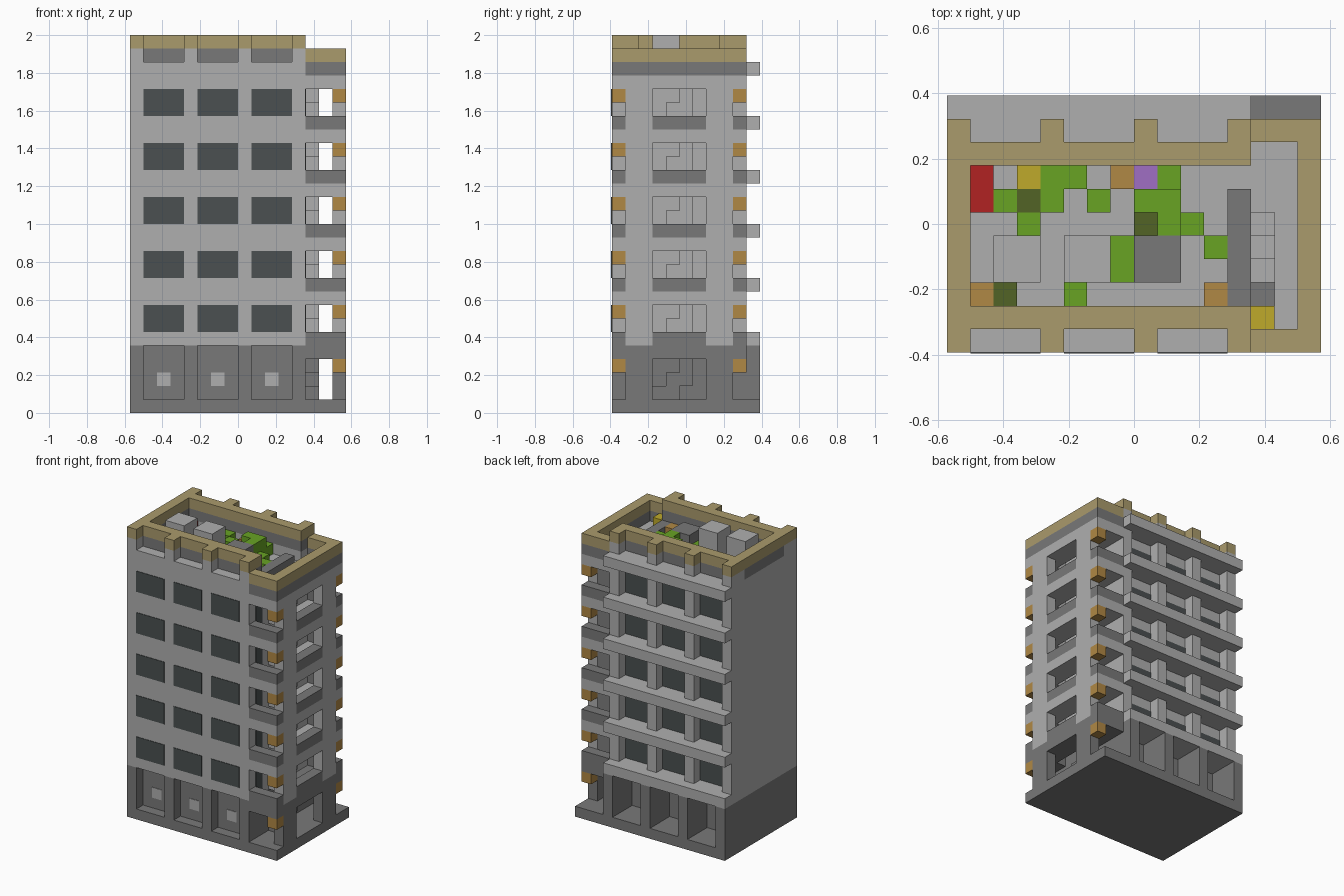
import bpy
import bmesh
from mathutils import Matrix, Vector

start_cube = bpy.data.objects.get("Cube")
if start_cube:
    bpy.data.objects.remove(start_cube, do_unlink=True)

UNIT = 2 / 28                      # size of one building block
ORIGIN = Vector((8, 5.5, 0))       # block grid centre


def material(name, red, green, blue):
    mat = bpy.data.materials.new(name)
    mat.use_nodes = True
    colour = (red, green, blue, 1)
    mat.diffuse_color = colour
    mat.node_tree.nodes["Principled BSDF"].inputs["Base Color"].default_value = colour
    return mat


light = material("light concrete", .43, .43, .43)
dark = material("dark concrete", .19, .19, .19)
glass = material("window glass", .069, .08, .082)
tan = material("tan coping", .40, .325, .15)
green = material("leaf green", .138, .37, .017)
olive = material("dark leaf green", .084, .127, .019)
orange = material("orange clay", .434, .246, .058)
red = material("red paint", .44, .016, .016)
yellow = material("yellow paint", .52, .40, .024)
purple = material("purple flower", .35, .156, .55)


def part(name, mat, boxes):
    """One object from boxes given as x, y and z ranges in block units."""
    bm = bmesh.new()
    for x0, x1, y0, y1, z0, z1 in boxes:
        centre = (Vector((x0 + x1, y0 + y1, z0 + z1)) / 2 - ORIGIN) * UNIT
        size = Vector((x1 - x0, y1 - y0, z1 - z0)) * UNIT
        bmesh.ops.create_cube(bm, size=1, matrix=Matrix.Translation(centre) @ Matrix.Diagonal(size).to_4x4())
    mesh = bpy.data.meshes.new(name)
    bm.to_mesh(mesh)
    bm.free()
    mesh.materials.append(mat)
    obj = bpy.data.objects.new(name, mesh)
    bpy.context.collection.objects.link(obj)


def roof_items(name, mat, items):
    """Boxes standing on the roof deck: x, y, width, depth, height."""
    part(name, mat, [(x, x + w, y, y + d, DECK, DECK + h) for x, y, w, d, h in items])


WIDTH = 13                         # main block, the stair tower stands beside it
END = 16
DECK = 25
piers = range(0, WIDTH, 4)         # left edges of the piers
bays = [p + 1 for p in piers if p + 4 < WIDTH]
floors = range(4, DECK, 4)         # slab heights
storeys = floors[:-1]
thin = 0.05

# Ground floor
part("plinth", dark, [(0, END, 0, 11, 0, 1)])
part("ground_core", dark, [(0, WIDTH, 1, 8, 1, 5)])
part("ground_piers", dark,
     [(p, p + 1, 0, 1, 1, 5) for p in piers] + [(p, p + 1, 8, 11, 1, 5) for p in piers])
part("front_door_panes", light, [(b + 1, b + 2, 1 - thin, 1, 2, 3) for b in bays])

# Main block with flush windows front and back
part("main_block", light, [(0, WIDTH, 0, 9, 5, DECK)])
part("front_windows", glass, [(b, b + 3, -thin, 0, s + 2, s + 4) for b in bays for s in storeys])
part("back_windows", glass, [(b, b + 3, 9, 9 + thin, s + 2, s + 4) for b in bays for s in storeys])
part("back_piers", light, [(p, p + 1, 9, 10, 5, 27) for p in piers])
part("balconies", light, [(0, WIDTH, 9, 11, f + 1, f + 2) for f in floors])

# Roof edge of the main block
part("roof_ledge", light, [(0, WIDTH, 0, 2, DECK, 26), (0, 1, 2, 8, DECK, 26),
                           (0, WIDTH, 8, 9, DECK, 26)])
part("parapet_piers", light, [(p, p + 1, 0, 1, 26, 27) for p in piers])
part("parapet_corners", light, [(0, 1, 1, 2, 26, 27), (0, 1, 8, 9, 26, 27)])
part("parapet_walls", dark, [(1, WIDTH, 1, 2, 26, 27), (1, WIDTH, 8, 9, 26, 27),
                             (0, 1, 2, 8, 26, 27)])
part("parapet_coping", tan,
     [(1, WIDTH, 1, 2, 27, 28), (1, WIDTH, 8, 9, 27, 28), (0, 1, 1, 9, 27, 28)]
     + [(p, p + 1, y, y + 1, 27, 28) for p in piers for y in (0, 9)])

# Stair tower: floors, outer wall with openings, railings
tower_floor = []
ground_floor = []
for f in floors:
    target = ground_floor if f == 4 else tower_floor
    target += [(14, 15, 1, 9, f, f + 1), (WIDTH, 14, 1, 2, f, f + 1), (WIDTH, 14, 6, 9, f, f + 1),
               (WIDTH, END, 0, 1, f, f + 1), (WIDTH, END, 9, 10, f, f + 1), (15, END, 1, 9, f, f + 1)]
part("tower_floors", light, tower_floor)
part("tower_first_floor", dark, ground_floor)
part("tower_ground_wall", dark, [(15, END, 1, 3, 1, 4), (15, END, 7, 9, 1, 4)])
part("tower_wall", light,
     [(15, END, y, y + 2, s + 1, s + 4) for s in storeys for y in (1, 7)])
part("tower_railings", dark,
     [(WIDTH, END, y, y + 1, f + 1, f + 2) for f in floors for y in (0, 9)]
     + [(15, END, 3, 7, s + 1, s + 2) for s in storeys]
     + [(15, END, 1, 9, DECK, 26)])
part("tower_coping", tan, [(WIDTH, END, 0, 1, 26, 27), (WIDTH, END, 9, 10, 26, 27),
                           (15, END, 1, 9, 26, 27)])
part("corner_lamps", orange, [(15, END, y, y + 1, f - 1, f) for f in floors for y in (0, 9)])
part("landing_doors", glass, [(WIDTH, WIDTH + thin, 1, 2, s + 1, s + 4) for s in storeys])


def flight(base):
    return [(WIDTH, 14, 3 + n, 4 + n, base + max(n - 1, 0), base + n + 1) for n in range(3)]


part("ground_stairs", dark, flight(1))
part("upper_stairs", light, [step for s in storeys for step in flight(s + 1)])

# Roof terrace
part("stair_guard", dark, [(12, WIDTH, 2, 7, DECK, 26)])
roof_items("roof_units", light, [(2, 3, 2, 2, 3), (5, 3, 2, 2, 3)])
roof_items("roof_vent", dark, [(8, 3, 2, 2, 2)])
roof_items("shrubs", green, [
    (4, 7, 2, 1, 1), (2, 6, 1, 1, 1), (4, 6, 1, 1, 1), (3, 5, 1, 1, 1), (6, 6, 1, 1, 1),
    (9, 7, 1, 1, 1), (8, 6, 2, 1, 2), (9, 5, 1, 1, 2), (10, 5, 1, 1, 1), (11, 4, 1, 1, 1),
    (7, 3, 1, 2, 1), (5, 2, 1, 1, 1)])
roof_items("dark_shrubs", olive, [(3, 6, 1, 1, 1), (8, 5, 1, 1, 1), (2, 2, 1, 1, 1)])
roof_items("clay_pots", orange, [(7, 7, 1, 1, 1), (1, 2, 1, 1, 1), (11, 2, 1, 1, 1)])
roof_items("red_bench", red, [(1, 6, 1, 2, 1)])
roof_items("yellow_crates", yellow, [(3, 7, 1, 1, 1), (WIDTH, 1, 1, 1, 1)])
roof_items("purple_flower_box", purple, [(8, 7, 1, 1, 1)])
